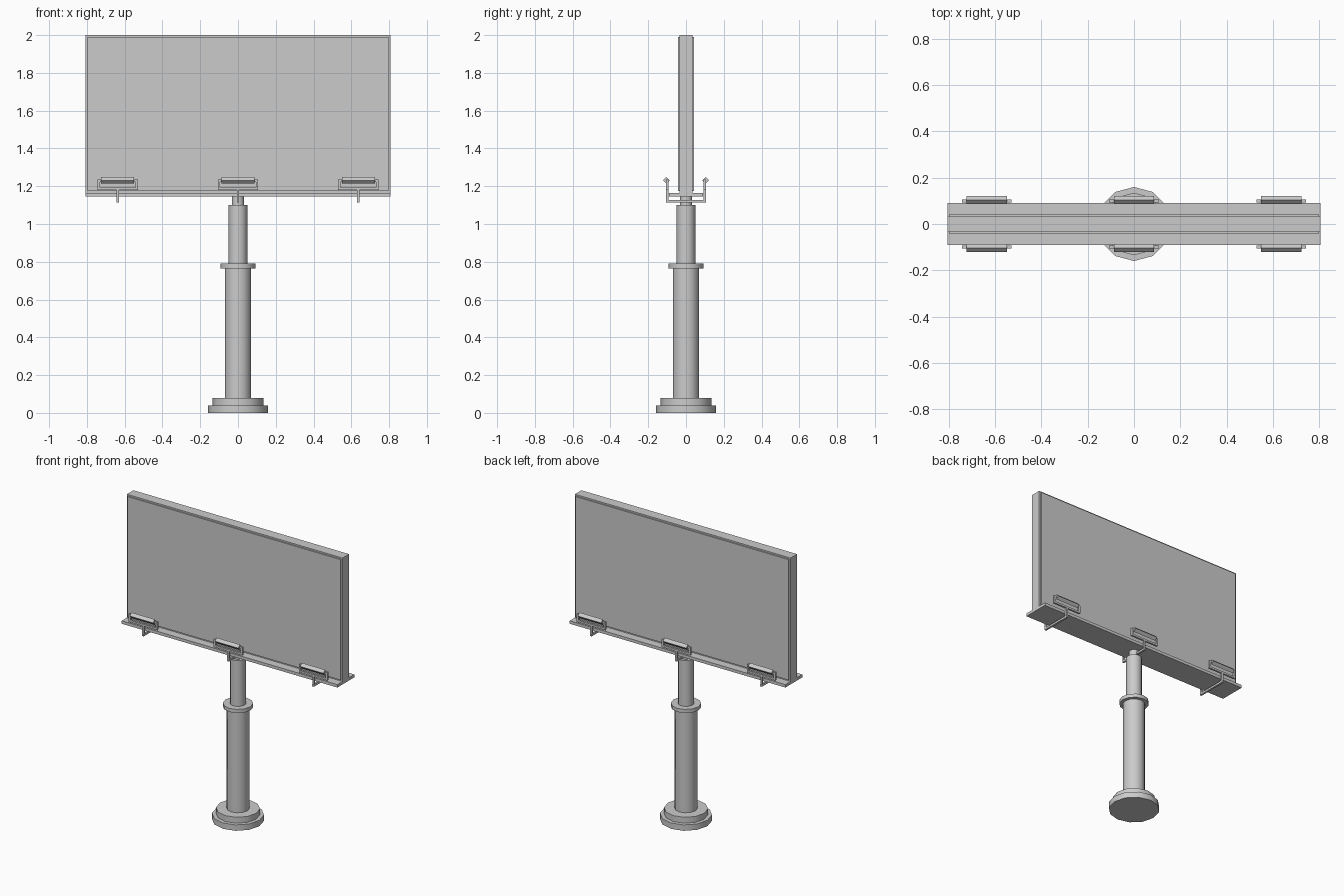
import bpy, math
from mathutils import Vector

if "Cube" in bpy.data.objects:
    bpy.data.objects.remove(bpy.data.objects["Cube"], do_unlink=True)

GREY = (0.6, 0.6, 0.6, 1)
metal = bpy.data.materials.new("grey metal")
metal.use_nodes = True
metal.diffuse_color = GREY
metal.node_tree.nodes["Principled BSDF"].inputs["Base Color"].default_value = GREY


def finish(name):
    ob = bpy.context.object
    ob.name = ob.data.name = name
    ob.data.materials.append(metal)
    return ob


def box(name, low, high, tilt=0):
    """Box between two corners, optionally turned about its x axis."""
    low, high = Vector(low), Vector(high)
    bpy.ops.mesh.primitive_cube_add(size=1, location=(low + high) / 2)
    ob = finish(name)
    ob.scale = high - low
    ob.rotation_euler.x = tilt
    return ob


def drum(name, radius, bottom, top):
    bpy.ops.mesh.primitive_cylinder_add(vertices=12, radius=radius, depth=top - bottom,
                                        location=(0, 0, (bottom + top) / 2))
    bpy.ops.object.shade_smooth_by_angle(angle=math.radians(40))
    return finish(name)


# Column, from the ground up
drum("base_plate", 0.16, 0, 0.04)
drum("base_step", 0.135, 0.04, 0.08)
drum("lower_pole", 0.07, 0.08, 0.765)
drum("pole_collar", 0.093, 0.765, 0.79)
drum("upper_pole", 0.05, 0.79, 1.1)
drum("pole_neck", 0.032, 1.1, 1.145)

# Sign: walkway, core and a raised panel on both faces
box("walkway", (-0.807, -0.09, 1.145), (0.807, 0.09, 1.165))
box("sign_core", (-0.807, -0.035, 1.165), (0.807, 0.035, 2))
for side, name in ((-1, "front"), (1, "back")):
    ys = sorted((side * 0.034, side * 0.043))
    box(name + "_panel", (-0.797, ys[0], 1.175), (0.797, ys[1], 1.99))

# Lamps: a crossbar under the walkway carries a bracket and lamp at each end
T = 0.0065
for place, x in (("right", -0.637), ("middle", 0), ("left", 0.637)):
    box(place + "_lamp_bar", (x - T, -0.107, 1.113), (x + T, 0.107, 1.127))
    for side, name in ((-1, "front"), (1, "back")):
        y = side * 0.1
        label = f"{name}_{place}_lamp"
        box(label + "_stem", (x - T, y - T, 1.127), (x + T, y + T, 1.181))
        box(label + "_cradle", (x - 0.107, y - T, 1.181), (x + 0.107, y + T, 1.194))
        for end in (-1, 1):
            upright = sorted((x + end * 0.094, x + end * 0.107))
            pin = sorted((x + end * 0.08, x + end * 0.094))
            box(label + "_upright", (upright[0], y - T, 1.194), (upright[1], y + T, 1.236))
            box(label + "_pin", (pin[0], y - T, 1.223), (pin[1], y + T, 1.236))
        yl = side * 0.104
        box(label, (x - 0.087, yl - 0.0125, 1.2185), (x + 0.087, yl + 0.0125, 1.2435), math.pi / 4)
